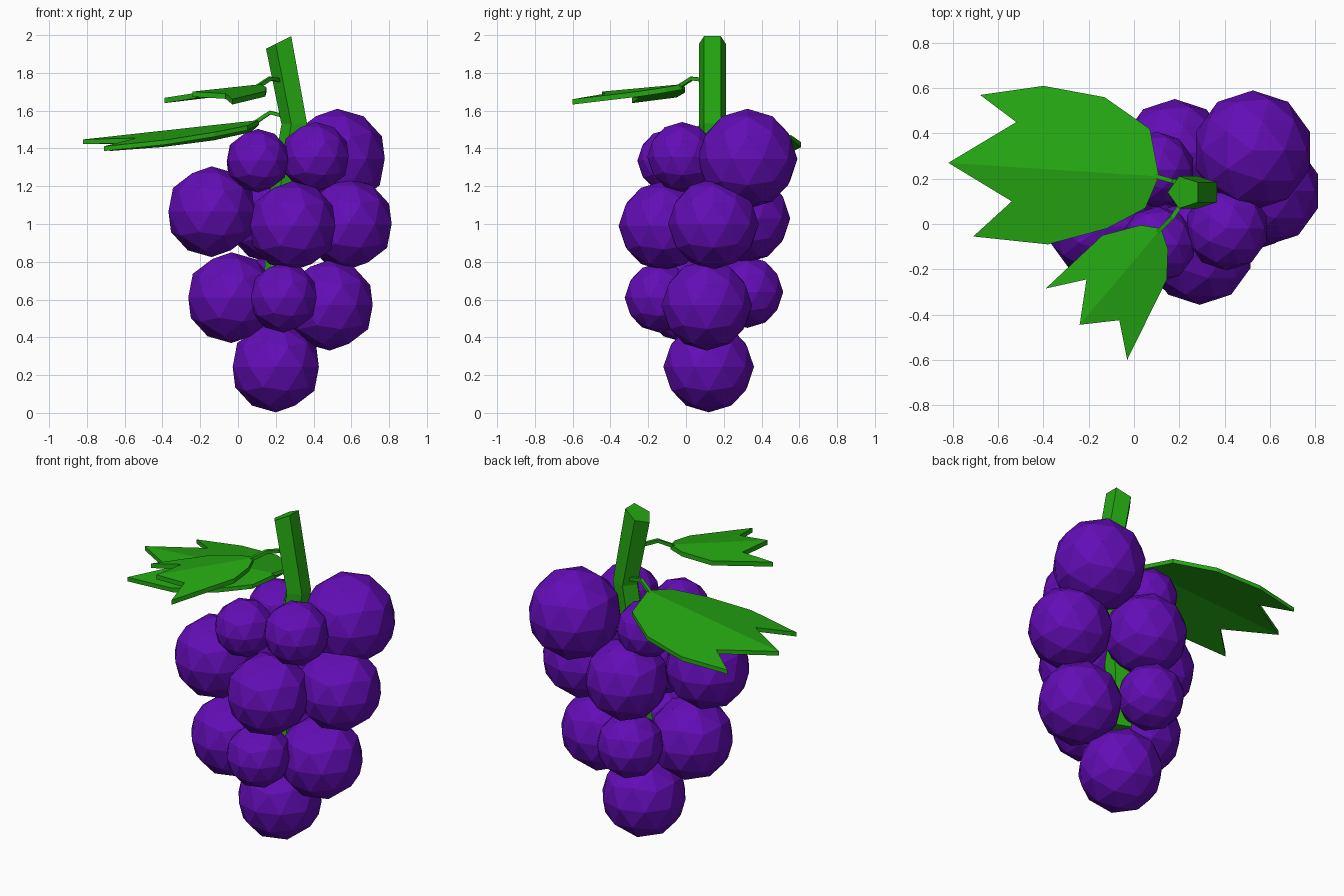
import bpy, bmesh, math
from mathutils import Vector

if "Cube" in bpy.data.objects:
    bpy.data.objects.remove(bpy.data.objects["Cube"])


def material(name, rgb):
    m = bpy.data.materials.new(name)
    m.diffuse_color = (*rgb, 1)
    m.use_nodes = True
    m.node_tree.nodes["Principled BSDF"].inputs["Base Color"].default_value = m.diffuse_color
    return m


PURPLE = material("grape purple", (0.125, 0.004, 0.47))
GREEN = material("leaf green", (0.018, 0.39, 0.006))


def finish(bm, name, mat):
    bmesh.ops.recalc_face_normals(bm, faces=bm.faces)
    mesh = bpy.data.meshes.new(name)
    bm.to_mesh(mesh)
    bm.free()
    mesh.materials.append(mat)
    ob = bpy.data.objects.new(name, mesh)
    bpy.context.collection.objects.link(ob)
    return ob


# Grapes: x, y, z, radius, from the bottom row up
grapes = [
    (0.20, 0.12, 0.243, 0.24),
    (-0.035, 0.0, 0.61, 0.24), (0.24, -0.14, 0.61, 0.185),
    (0.485, 0.11, 0.57, 0.24), (0.15, 0.325, 0.64, 0.19),
    (-0.14, -0.01, 1.065, 0.24), (0.29, -0.12, 0.99, 0.237),
    (0.585, 0.145, 1.0, 0.24), (0.18, 0.315, 1.03, 0.237),
    (0.105, -0.09, 1.335, 0.168), (0.41, -0.02, 1.355, 0.185),
    (0.525, 0.325, 1.345, 0.265), (0.10, 0.24, 1.33, 0.168),
]
for i, (x, y, z, r) in enumerate(grapes):
    bm = bmesh.new()
    bmesh.ops.create_icosphere(bm, subdivisions=2, radius=r)
    bmesh.ops.translate(bm, verts=bm.verts, vec=(x, y, z))
    finish(bm, f"grape_{i + 1}", PURPLE)


def tube(name, path, radius, sides, start=0.0, top_slope=0.0):
    """Low-poly tube along a path; top_slope tilts the last ring in x."""
    bm = bmesh.new()
    pts = [Vector(p) for p in path]
    rings = []
    for i, p in enumerate(pts):
        d = (pts[min(i + 1, len(pts) - 1)] - pts[max(i - 1, 0)]).normalized()
        ref = Vector((1, 0, 0)) if abs(d.z) > 0.7 else Vector((0, 0, 1))
        a = (ref - d * ref.dot(d)).normalized()
        b = d.cross(a)
        ring = []
        for k in range(sides):
            t = start + math.tau * k / sides
            off = (a * math.cos(t) + b * math.sin(t)) * radius
            if i == len(pts) - 1 and top_slope:
                off.z = off.x * top_slope
            ring.append(bm.verts.new(p + off))
        rings.append(ring)
    for r0, r1 in zip(rings, rings[1:]):
        for k in range(sides):
            n = (k + 1) % sides
            bm.faces.new((r0[k], r0[n], r1[n], r1[k]))
    bm.faces.new(rings[0])
    bm.faces.new(rings[-1])
    return finish(bm, name, GREEN)


# Main stem and the two thin leaf stalks
tube("stem", [(0.20, 0.12, 0.5), (0.24, 0.14, 1.15), (0.305, 0.14, 1.53),
              (0.222, 0.14, 1.965)], 0.075, 5, math.pi, 0.5)
tube("large_leaf_stalk", [(0.27, 0.17, 1.565), (0.17, 0.19, 1.59),
                          (0.08, 0.215, 1.53)], 0.014, 4, math.pi / 4)
tube("small_leaf_stalk", [(0.23, 0.12, 1.76), (0.17, 0.03, 1.77),
                          (0.10, -0.04, 1.725)], 0.014, 4, math.pi / 4)


def leaf(name, base, tip, side_a, side_b, z, fall, droop, thick):
    """Leaf folded along its midrib, each half a flat outline."""
    bm = bmesh.new()
    o = Vector(base)
    d = (Vector(tip) - o).normalized()

    def height(p):
        rel = Vector(p) - o
        return z - fall * rel.dot(d) - droop * abs(d.x * rel.y - d.y * rel.x)

    for dz in (0, -thick):
        def vert(p):
            return bm.verts.new((p[0], p[1], height(p) + dz))
        b, t = vert(base), vert(tip)
        a_side = [vert(p) for p in side_a]
        b_side = [vert(p) for p in side_b]
        bm.faces.new([b] + a_side + [t])
        bm.faces.new([t] + b_side[::-1] + [b])
        loop = [b] + a_side + [t] + b_side[::-1]
        if dz == 0:
            upper = loop
    # Rim joining the upper and lower surfaces
    for k in range(len(loop)):
        n = (k + 1) % len(loop)
        bm.faces.new((upper[k], upper[n], loop[n], loop[k]))
    finish(bm, name, GREEN)


# Three-lobed leaves
leaf("large_leaf", (0.11, 0.21), (-0.82, 0.27),
     [(0.07, 0.42), (-0.13, 0.56), (-0.40, 0.61), (-0.68, 0.57), (-0.52, 0.45)],
     [(0.05, 0.07), (-0.12, -0.02), (-0.38, -0.09), (-0.71, -0.055), (-0.54, 0.10)],
     1.55, 0.11, 0.16, 0.025)
leaf("small_leaf", (0.12, -0.02), (-0.24, -0.445),
     [(0.15, -0.11), (0.145, -0.245), (-0.03, -0.60), (-0.065, -0.425)],
     [(0.03, -0.005), (-0.14, -0.05), (-0.39, -0.285), (-0.21, -0.245)],
     1.74, 0.07, 0.16, 0.028)
